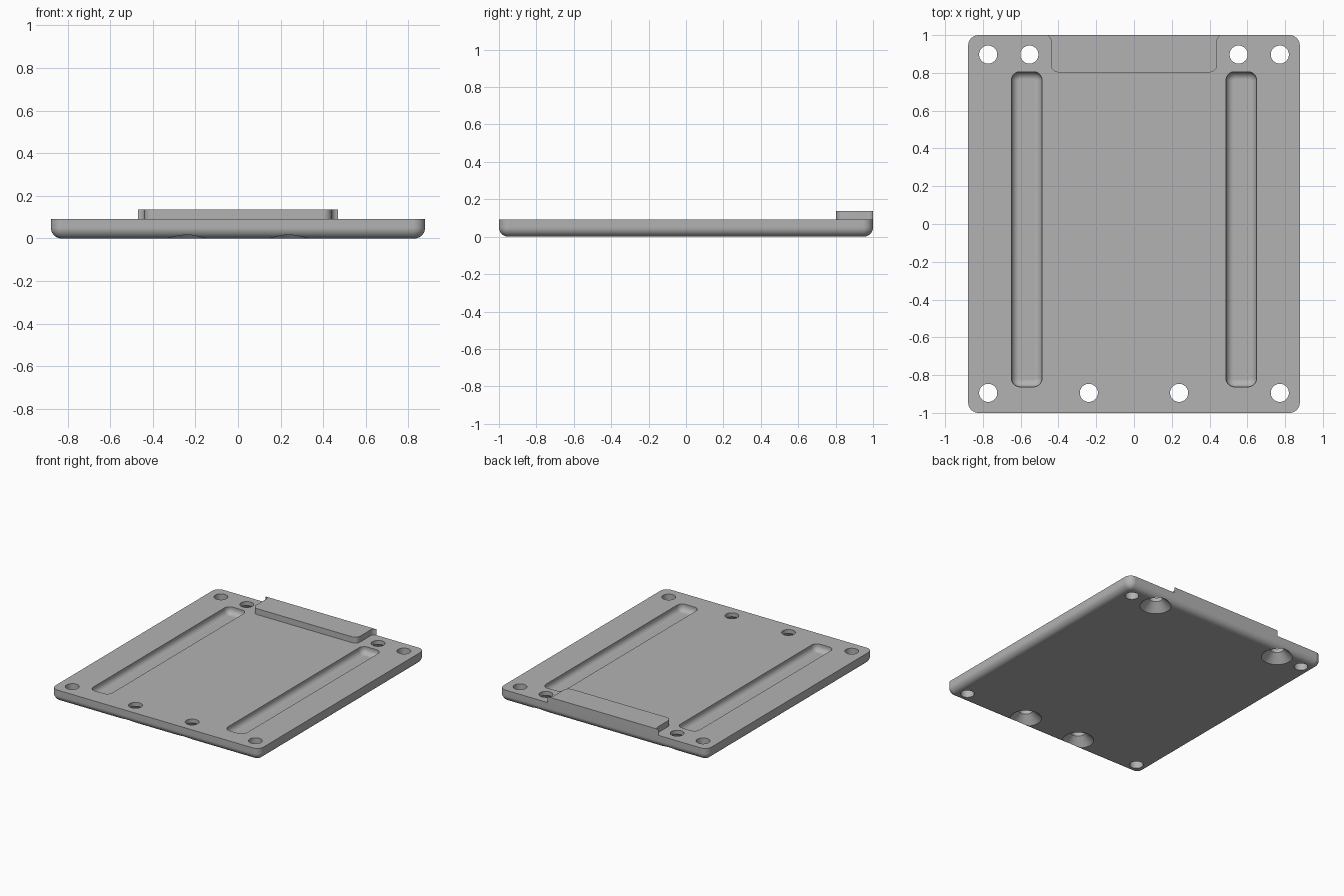
import bpy, bmesh
from math import sin, cos, pi, radians

if "Cube" in bpy.data.objects:
    bpy.data.objects.remove(bpy.data.objects["Cube"])

TOP = 0.092      # top face of the plate
LIP_TOP = 0.137  # top face of the raised lip

grey = bpy.data.materials.new("plain grey")
grey.use_nodes = True
grey.diffuse_color = (0.45, 0.45, 0.45, 1)
grey.node_tree.nodes["Principled BSDF"].inputs["Base Color"].default_value = grey.diffuse_color


def arc(cx, cy, r, start, end, steps=10):
    angles = [radians(start + (end - start) * i / steps) for i in range(steps + 1)]
    return [(cx + r * cos(a), cy + r * sin(a)) for a in angles]


def rounded_rect(cx, cy, hx, hy, r):
    points = []
    for sx, sy, a in ((1, 1, 0), (-1, 1, 90), (-1, -1, 180), (1, -1, 270)):
        points += arc(cx + sx * (hx - r), cy + sy * (hy - r), r, a, a + 90)
    return points


def loft(bm, rings):
    """Skin a closed solid through (outline, z) rings, lowest first."""
    loops = [[bm.verts.new((x, y, z)) for x, y in outline] for outline, z in rings]
    n = len(loops[0])
    for low, high in zip(loops, loops[1:]):
        for i in range(n):
            j = (i + 1) % n
            bm.faces.new((low[i], low[j], high[j], high[i]))
    bm.faces.new(loops[0][::-1])
    bm.faces.new(loops[-1])


def tray(bm, cx, cy, hx, hy, corner, fillet, bottom, top, steps=8):
    """Rounded block whose lower edge is filleted."""
    rings = []
    for i in range(steps + 1):
        a = pi / 2 * i / steps
        inset = fillet * (1 - sin(a))
        outline = rounded_rect(cx, cy, hx - inset, hy - inset, corner - inset)
        rings.append((outline, bottom + fillet * (1 - cos(a))))
    rings.append((rounded_rect(cx, cy, hx, hy, corner), top))
    loft(bm, rings)


def hole(bm, x, y, countersunk):
    sections = [(0.048, -0.02), (0.048, 0.15)]
    if countersunk:
        sections = [(0.13, -0.02), (0.048, 0.062), (0.048, 0.15)]
    loft(bm, [(arc(x, y, r, 0, 360, 40)[:-1], z) for r, z in sections])


def make_object(name, bm):
    bmesh.ops.recalc_face_normals(bm, faces=bm.faces)
    mesh = bpy.data.meshes.new(name)
    bm.to_mesh(mesh)
    bm.free()
    mesh.materials.append(grey)
    obj = bpy.data.objects.new(name, mesh)
    bpy.context.collection.objects.link(obj)
    return obj


def activate(obj):
    bpy.ops.object.select_all(action='DESELECT')
    obj.select_set(True)
    bpy.context.view_layer.objects.active = obj


# Plate with rounded corners and a filleted lower edge
bm = bmesh.new()
tray(bm, 0, 0, 0.878, 1.0, 0.055, 0.05, 0, TOP)
plate = make_object("base_plate", bm)

# Cutters: two long pockets, four plain holes, four holes countersunk below
bm = bmesh.new()
for side in (-1, 1):
    tray(bm, side * 0.568, -0.028, 0.081, 0.834, 0.045, 0.04, 0.04, 0.15)
    for x, y, sunk in ((0.772, 0.897, False), (0.772, -0.894, False),
                       (0.554, 0.897, True), (0.239, -0.894, True)):
        hole(bm, side * x, y, sunk)
cutter = make_object("pocket_and_hole_cutter", bm)
cutter.hide_render = True

boolean = plate.modifiers.new("cut", 'BOOLEAN')
boolean.operation = 'DIFFERENCE'
boolean.solver = 'EXACT'
boolean.object = cutter
activate(plate)
bpy.ops.object.modifier_apply(modifier=boolean.name)
bpy.data.objects.remove(cutter)

# Raised lip along the back, flaring outward where it meets the back edge
right_half = arc(0.40, 0.843, 0.04, -90, 0) + arc(0.47, 0.97, 0.03, 180, 90)
outline = right_half + [(-x, y) for x, y in reversed(right_half)]
bm = bmesh.new()
loft(bm, [(outline, TOP), (outline, LIP_TOP)])
lip = make_object("back_lip", bm)

# Smooth the fillets while keeping the flat faces flat
for obj in (plate, lip):
    activate(obj)
    bpy.ops.object.shade_smooth_by_angle(angle=radians(30))
    weighted = obj.modifiers.new("flat faces", 'WEIGHTED_NORMAL')
    weighted.keep_sharp = True
